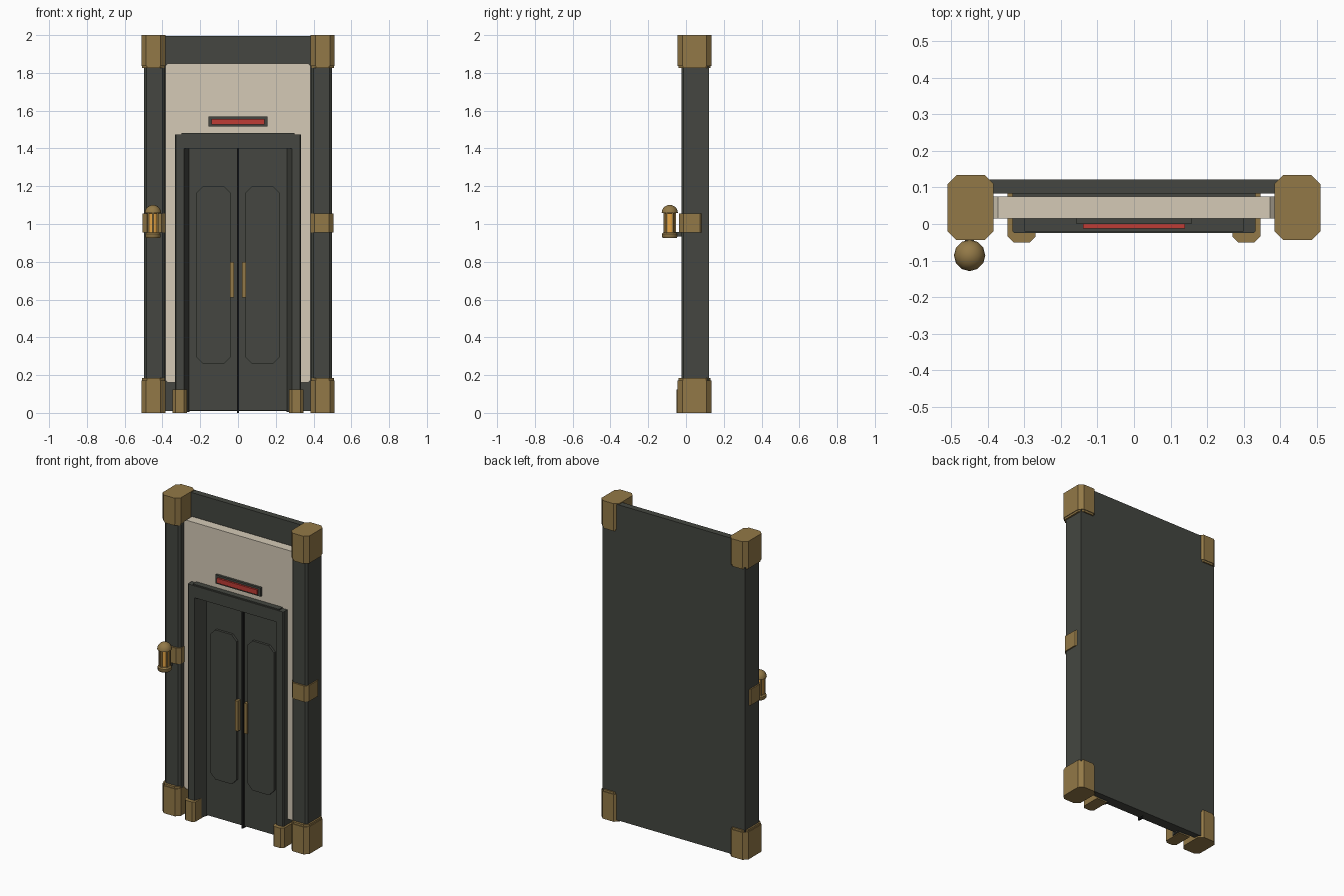
import bpy, bmesh, math
from mathutils import Vector

if "Cube" in bpy.data.objects:
    bpy.data.objects.remove(bpy.data.objects["Cube"])


def material(name, rgb):
    m = bpy.data.materials.new(name)
    m.diffuse_color = (*rgb, 1)
    m.use_nodes = True
    m.node_tree.nodes["Principled BSDF"].inputs["Base Color"].default_value = m.diffuse_color
    return m


DARK = material("dark_paint", (0.058, 0.062, 0.052))
BRASS = material("brass", (0.29, 0.19, 0.063))
CREAM = material("cream", (0.66, 0.59, 0.47))
RED = material("red", (0.52, 0.045, 0.035))
GLOW = material("amber_glass", (0.8, 0.38, 0.06))
BLACK = material("seam_black", (0.01, 0.01, 0.01))


def finish(name, bm, mat):
    bmesh.ops.recalc_face_normals(bm, faces=bm.faces)
    me = bpy.data.meshes.new(name)
    bm.to_mesh(me)
    bm.free()
    me.materials.append(mat)
    ob = bpy.data.objects.new(name, me)
    bpy.context.collection.objects.link(ob)
    return ob


def prism(name, pts, lo, hi, mat, axis='z', side=1):
    """Extrude a plan (x, y) profile along z, or a front (x, z) profile along y."""
    bm = bmesh.new()
    def at(p, h):
        return (side * p[0], p[1], h) if axis == 'z' else (side * p[0], h, p[1])
    f = bm.faces.new([bm.verts.new(at(p, lo)) for p in pts])
    ext = bmesh.ops.extrude_face_region(bm, geom=[f])
    d = Vector((0, 0, hi - lo)) if axis == 'z' else Vector((0, hi - lo, 0))
    bmesh.ops.translate(bm, vec=d, verts=[v for v in ext['geom'] if isinstance(v, bmesh.types.BMVert)])
    return finish(name, bm, mat)


def octagon(x0, x1, y0, y1, c):
    return [(x0 + c, y0), (x1 - c, y0), (x1, y0 + c), (x1, y1 - c),
            (x1 - c, y1), (x0 + c, y1), (x0, y1 - c), (x0, y0 + c)]


def box(name, x0, x1, y0, y1, z0, z1, mat, side=1):
    return prism(name, [(x0, y0), (x1, y0), (x1, y1), (x0, y1)], z0, z1, mat, side=side)


def lathe(name, profile, cx, cy, n, mat):
    bm = bmesh.new()
    vs = [bm.verts.new((r, 0, z)) for r, z in profile]
    es = [bm.edges.new(e) for e in zip(vs, vs[1:])]
    bmesh.ops.spin(bm, geom=vs + es, cent=(0, 0, 0), axis=(0, 0, 1), angle=math.tau, steps=n)
    bmesh.ops.remove_doubles(bm, verts=bm.verts, dist=1e-5)
    bmesh.ops.translate(bm, vec=(cx, cy, 0), verts=bm.verts)
    ob = finish(name, bm, mat)
    bpy.ops.object.select_all(action='DESELECT')
    ob.select_set(True)
    bpy.context.view_layer.objects.active = ob
    bpy.ops.object.shade_smooth_by_angle(angle=math.radians(35))
    return ob


# Back slab
box("back_slab", -0.497, 0.497, 0.083, 0.122, 0.01, 1.995, DARK)

# Cream wall panel with door opening
prism("wall_panel", [(0.3, 0.16), (0.372, 0.16), (0.385, 0.173), (0.385, 1.837), (0.372, 1.85),
                     (-0.372, 1.85), (-0.385, 1.837), (-0.385, 0.173), (-0.372, 0.16), (-0.3, 0.16),
                     (-0.3, 1.43), (0.3, 1.43)], 0.015, 0.075, CREAM, axis='y')

# Door header and its lip
box("door_header", -0.286, 0.286, -0.025, 0.083, 1.40, 1.475, DARK)
box("door_header_lip", -0.30, 0.30, -0.02, 0.015, 1.475, 1.482, DARK)
box("door_seam", -0.005, 0.005, 0.042, 0.07, 0.0, 1.40, BLACK)

# Indicator sign
box("sign_frame", -0.157, 0.157, 0.0, 0.02, 1.515, 1.57, DARK)
box("sign_light", -0.14, 0.14, -0.012, 0.005, 1.527, 1.557, RED)

for s, tag in ((1, "right"), (-1, "left")):
    # Outer post with chamfered front edges
    prism("post_" + tag, [(0.387, 0.09), (0.387, -0.012), (0.4, -0.025), (0.485, -0.025),
                          (0.497, -0.013), (0.497, 0.09)], 0.02, 1.985, DARK, side=s)
    # Brass caps, each with a slimmer collar facing the post
    big = octagon(0.384, 0.511, -0.044, 0.134, 0.025)
    small = octagon(0.388, 0.507, -0.04, 0.13, 0.025)
    prism("foot_cap_" + tag, big, 0.0, 0.172, BRASS, side=s)
    prism("foot_collar_" + tag, small, 0.172, 0.184, BRASS, side=s)
    prism("top_cap_" + tag, big, 1.837, 2.0, BRASS, side=s)
    prism("top_collar_" + tag, small, 1.825, 1.837, BRASS, side=s)
    prism("post_band_" + tag, octagon(0.384, 0.505, -0.036, 0.097, 0.022), 0.955, 1.055, BRASS, side=s)
    # Door jamb with a splayed inner face, on a brass foot
    prism("door_jamb_" + tag, [(0.257, 0.06), (0.286, -0.025), (0.328, -0.025), (0.333, -0.02),
                               (0.333, 0.083), (0.257, 0.083)], 0.005, 1.475, DARK, side=s)
    prism("jamb_foot_" + tag, [(0.27, 0.083), (0.27, -0.035), (0.285, -0.05), (0.33, -0.05),
                               (0.346, -0.034), (0.346, 0.083)], 0.0, 0.125, BRASS, side=s)
    # Door leaf, raised panel and handle
    box("door_leaf_" + tag, 0.003, 0.26, 0.055, 0.085, 0.012, 1.40, DARK, side=s)
    prism("door_panel_" + tag, octagon(0.038, 0.221, 0.26, 1.20, 0.035), 0.04, 0.06, DARK, axis='y', side=s)
    box("door_handle_" + tag, 0.021, 0.042, 0.028, 0.057, 0.61, 0.80, BRASS, side=s)

# Lantern on the left post
LX, LY = -0.45, -0.086
dome = [(0.0, 1.055)] + [(0.043 * math.cos(a), 1.058 + 0.043 * math.sin(a))
                         for a in (i * math.pi / 10 for i in range(5))] + [(0.0, 1.101)]
lathe("lantern_dome", dome, LX, LY, 12, BRASS)
lathe("lantern_glass", [(0, 0.945), (0.027, 0.945), (0.027, 1.06), (0, 1.06)], LX, LY, 12, GLOW)
lathe("lantern_base", [(0, 0.925), (0.036, 0.925), (0.041, 0.932), (0.041, 0.948), (0.034, 0.955), (0, 0.955)],
      LX, LY, 12, BRASS)
for i in range(6):
    a = math.tau * (i + 0.5) / 6
    x, y = LX + 0.03 * math.cos(a), LY + 0.03 * math.sin(a)
    box(f"lantern_bar_{i + 1}", x - 0.004, x + 0.004, y - 0.004, y + 0.004, 0.95, 1.06, BRASS)
box("lantern_arm", LX - 0.012, LX + 0.012, -0.075, -0.02, 0.933, 0.957, DARK)
